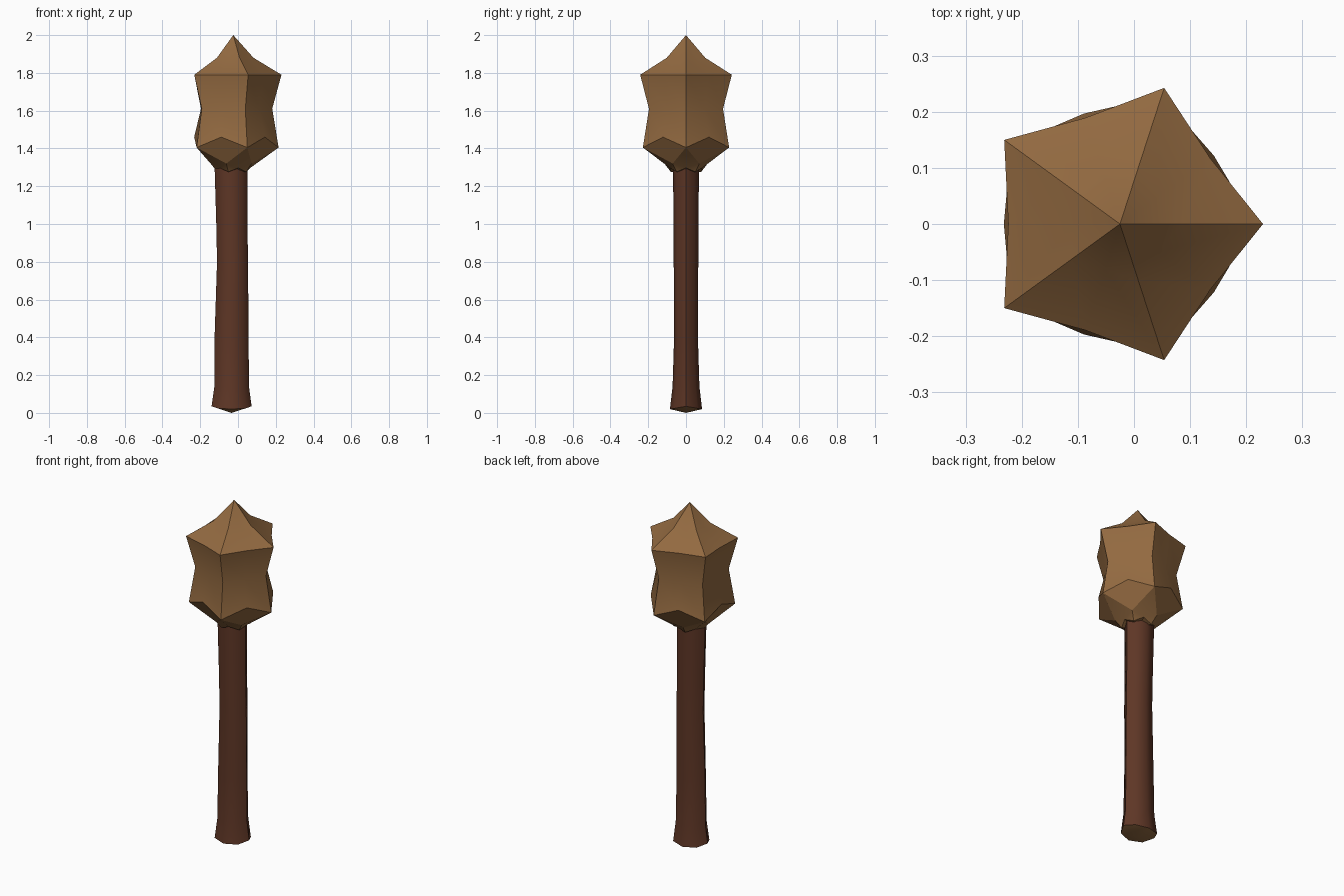
import bpy, bmesh
from math import cos, sin, pi, radians

if "Cube" in bpy.data.objects:
    bpy.data.objects.remove(bpy.data.objects["Cube"])


def material(name, rgb):
    m = bpy.data.materials.new(name)
    m.diffuse_color = (*rgb, 1)
    m.use_nodes = True
    m.node_tree.nodes["Principled BSDF"].inputs["Base Color"].default_value = m.diffuse_color
    return m


tan = material("tan wood", (0.29, 0.143, 0.052))
brown = material("dark brown wood", (0.112, 0.037, 0.019))


def finish(bm, name, mats, angle):
    bmesh.ops.recalc_face_normals(bm, faces=bm.faces)
    me = bpy.data.meshes.new(name)
    bm.to_mesh(me)
    bm.free()
    for m in mats:
        me.materials.append(m)
    ob = bpy.data.objects.new(name, me)
    bpy.context.collection.objects.link(ob)
    bpy.ops.object.select_all(action='DESELECT')
    ob.select_set(True)
    bpy.context.view_layer.objects.active = ob
    bpy.ops.object.shade_smooth_by_angle(angle=radians(angle))
    return ob


def bridge(bm, a, b):
    n = len(a)
    for i in range(n):
        j = (i + 1) % n
        bm.faces.new((a[i], a[j], b[j], b[i]))


# Head: five-sided star prism, rings alternate corner and mid-side points
CX = -0.025
bm = bmesh.new()


def point(i, r, z):
    a = i * pi / 5
    return bm.verts.new((CX + r * cos(a), r * sin(a), z))


def star(rc, zc, rm, zm):
    return [point(i, *((rm, zm) if i % 2 else (rc, zc))) for i in range(10)]


rings = [star(0.107, 1.88, 0.085, 1.88),
         star(0.255, 1.79, 0.199, 1.79),
         star(0.206, 1.61, 0.171, 1.61),
         star(0.24, 1.405, 0.207, 1.46)]
apex = bm.verts.new((CX, 0, 2.0))
for i in range(10):
    bm.faces.new((apex, rings[0][i], rings[0][(i + 1) % 10]))
for a, b in zip(rings, rings[1:]):
    bridge(bm, a, b)
# Faceted underside: diamonds below each side, kites below each corner
low = rings[-1]
inner = [point(i, 0.12, 1.32) for i in range(1, 10, 2)]
base = star(0.09, 1.297, 0.085, 1.276)
for k in range(5):
    c, m, c2 = 2 * k, 2 * k + 1, (2 * k + 2) % 10
    bm.faces.new((low[m], low[c], inner[k], low[c2]))
    bm.faces.new((low[c], inner[k], base[c], inner[k - 1]))
    bm.faces.new((inner[k], base[c], base[m]))
    bm.faces.new((inner[k], base[m], base[c2]))
pole = bm.verts.new((CX, 0, 1.28))
for i in range(10):
    bm.faces.new((pole, base[i], base[(i + 1) % 10]))
finish(bm, "club_head", [tan], 30)

# Handle: oval eight-sided shaft (z, left x, right x, half depth)
bm = bmesh.new()
prof = [(0.035, -0.14, 0.072, 0.085), (0.14, -0.125, 0.058, 0.071),
        (0.40, -0.124, 0.056, 0.063), (0.80, -0.111, 0.053, 0.065),
        (1.00, -0.115, 0.050, 0.066), (1.34, -0.125, 0.050, 0.069)]
rings = []
for z, x0, x1, d in prof:
    rings.append([bm.verts.new(((x0 + x1) / 2 + (x1 - x0) / 2 * cos(i * pi / 4),
                                d * sin(i * pi / 4),
                                z - (0.015 * abs(sin(i * pi / 4)) if z < 0.1 else 0)))
                  for i in range(8)])
for a, b in zip(rings, rings[1:]):
    bridge(bm, a, b)
bm.faces.new(rings[-1])
# Domed butt end in the lighter wood
tip = bm.verts.new((-0.035, 0, 0.0))
for i in range(8):
    f = bm.faces.new((tip, rings[0][i], rings[0][(i + 1) % 8]))
    f.material_index = 1
finish(bm, "handle", [brown, tan], 48)
